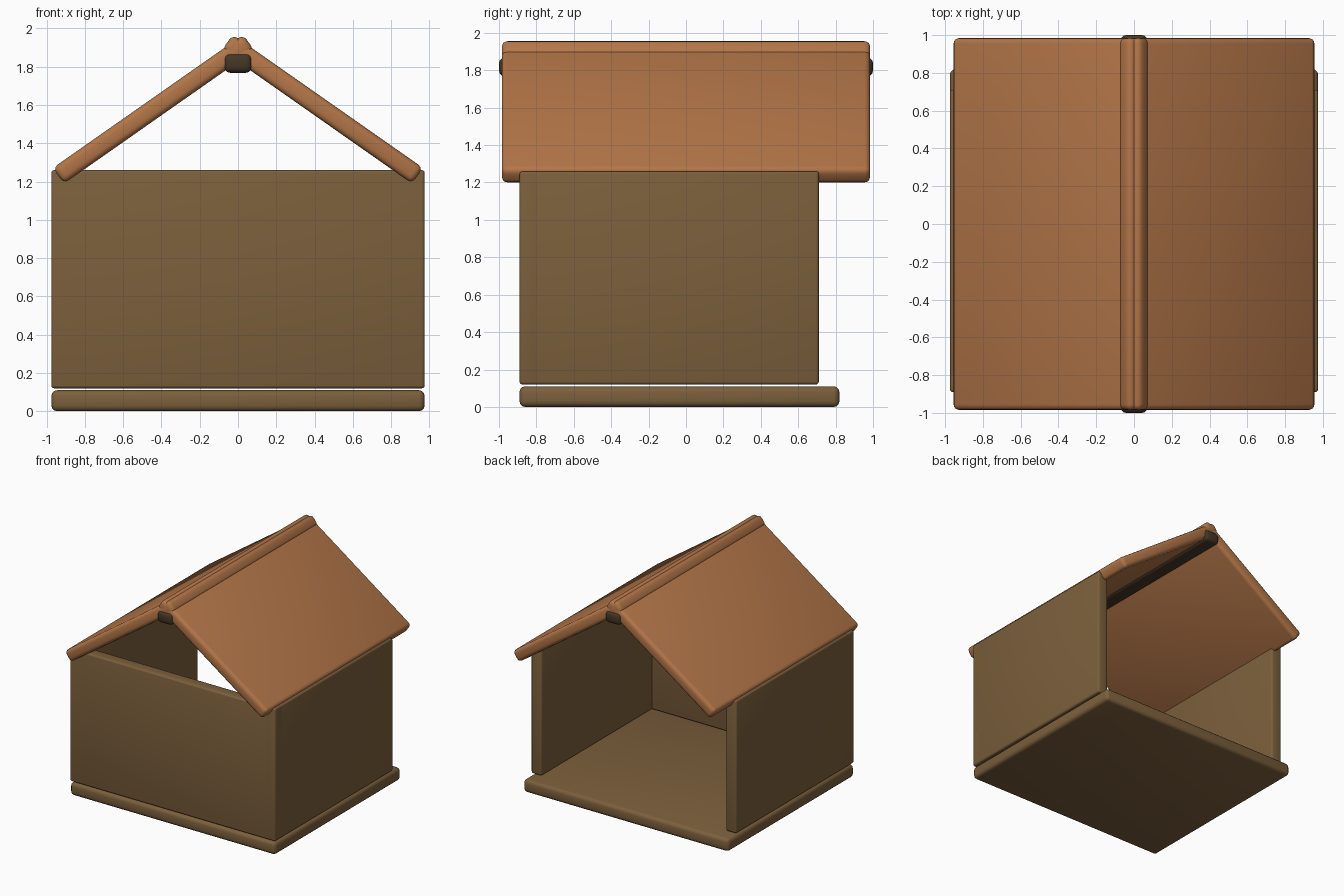
import bpy
from math import radians

if "Cube" in bpy.data.objects:
    bpy.data.objects.remove(bpy.data.objects["Cube"])


def material(name, color):
    m = bpy.data.materials.new(name)
    m.diffuse_color = (*color, 1)
    m.use_nodes = True
    m.node_tree.nodes["Principled BSDF"].inputs["Base Color"].default_value = m.diffuse_color
    return m


WALL = material("wall_wood", (0.2, 0.115, 0.045))
ROOF = material("roof_wood", (0.45, 0.18, 0.065))
BEAM = material("beam_wood", (0.06, 0.038, 0.02))


def board(name, center, size, mat, bevel, tilt=0):
    """Rounded board, optionally tilted about the y axis."""
    bpy.ops.mesh.primitive_cube_add(size=1)
    o = bpy.context.object
    o.name = name
    o.scale = size
    bpy.ops.object.transform_apply(location=False, rotation=False, scale=True)
    b = o.modifiers.new("rounded_edges", "BEVEL")
    b.width = bevel
    b.segments = 3
    bpy.ops.object.modifier_apply(modifier=b.name)
    o.location = center
    o.rotation_euler = (0, radians(tilt), 0)
    bpy.ops.object.shade_smooth_by_angle(angle=radians(35))
    o.data.materials.append(mat)
    return o


# Floor board, reaching past the open back
board("floor", (0, -0.035, 0.055), (1.95, 1.71, 0.11), WALL, 0.03)

# Front wall
board("front_wall", (0, -0.84, 0.69), (1.95, 0.1, 1.14), WALL, 0.015)

# Side walls and crossing roof panels
for side, s in (("left", -1), ("right", 1)):
    board(side + "_wall", (s * 0.925, -0.09, 0.69), (0.1, 1.6, 1.14), WALL, 0.015)
    board(side + "_roof", (s * 0.441, 0, 1.578), (1.214, 1.97, 0.1), ROOF, 0.03, s * 35)

# Ridge beam under the roof peak
board("ridge_beam", (0, 0, 1.818), (0.145, 2.0, 0.1), BEAM, 0.03)
